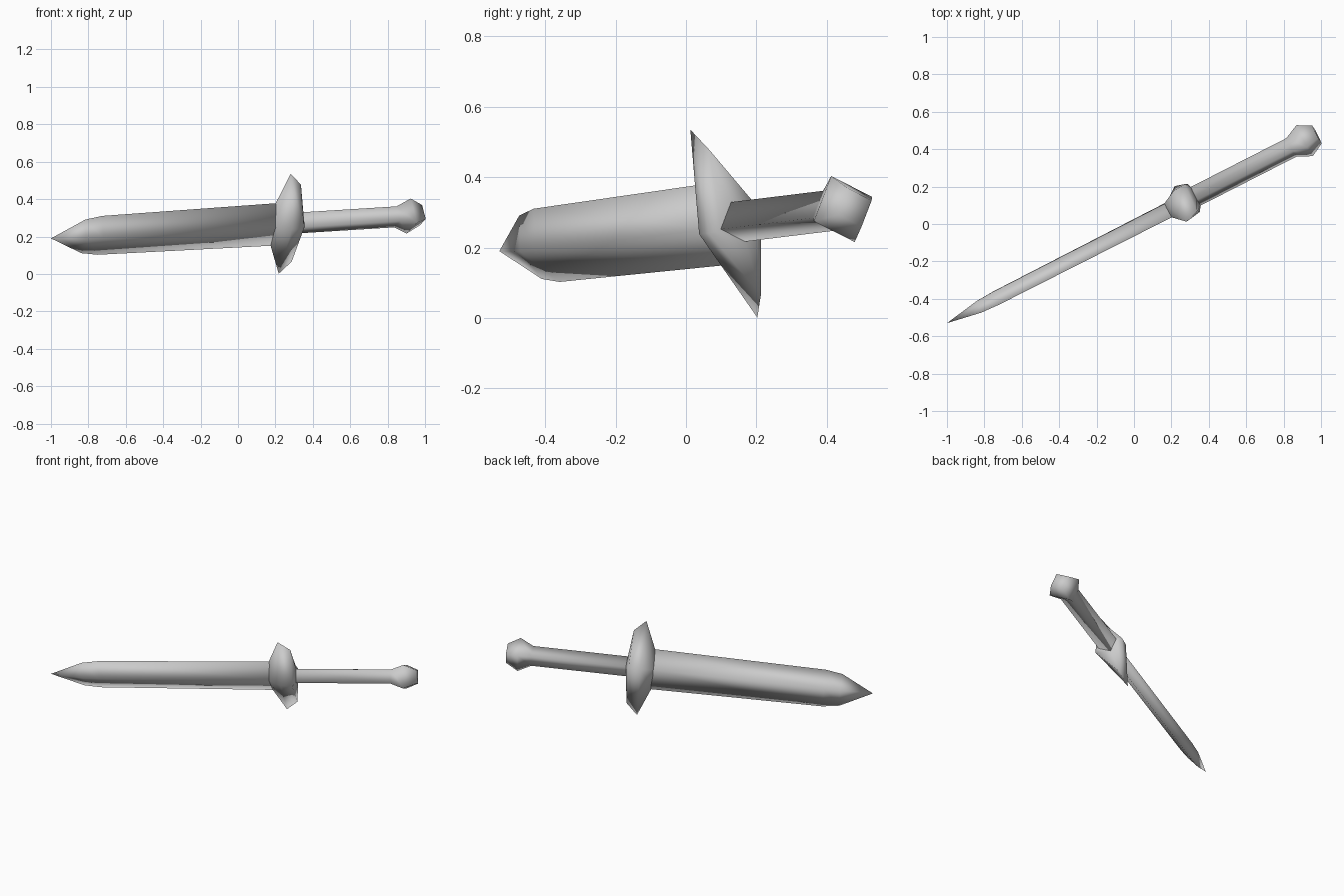
import bpy
import bmesh
from mathutils import Vector

cube = bpy.data.objects.get("Cube")
if cube:
    bpy.data.objects.remove(cube, do_unlink=True)

# Single grey material
grey = bpy.data.materials.new("plain_grey")
grey.use_nodes = True
grey.diffuse_color = (0.6, 0.6, 0.6, 1)
bsdf = grey.node_tree.nodes["Principled BSDF"]
bsdf.inputs["Base Color"].default_value = grey.diffuse_color
bsdf.inputs["Roughness"].default_value = 0.6

# Dagger frame: point of the blade, long axis, width and thickness directions
TIP = Vector((-1, -0.53, 0.19))
AXIS = Vector((0.888, 0.453, 0.0555)).normalized()
WIDE = Vector((0.114, -0.333, 0.937))
WIDE = (WIDE - AXIS * WIDE.dot(AXIS)).normalized()
THICK = AXIS.cross(WIDE)


def diamond_loft(name, rings):
    """Skin four-cornered rings given as (distance, half width, half thickness)."""
    bm = bmesh.new()
    loops = []
    for dist, w, t in rings:
        centre = TIP + AXIS * dist
        if w == 0:
            loops.append([bm.verts.new(centre)] * 4)
        else:
            loops.append([bm.verts.new(centre + o) for o in
                          (WIDE * w, THICK * t, -WIDE * w, -THICK * t)])
    for a, b in zip(loops, loops[1:]):
        for i in range(4):
            j = (i + 1) % 4
            corners = [a[i], a[j], b[j], b[i]]
            bm.faces.new(list(dict.fromkeys(corners)))
    for loop in (loops[0], loops[-1]):
        if len(set(loop)) == 4:
            bm.faces.new(loop)
    bmesh.ops.recalc_face_normals(bm, faces=bm.faces)
    for face in bm.faces:
        face.smooth = True
    mesh = bpy.data.meshes.new(name)
    bm.to_mesh(mesh)
    bm.free()
    mesh.materials.append(grey)
    obj = bpy.data.objects.new(name, mesh)
    bpy.context.collection.objects.link(obj)
    return obj


# Blade with a two-step point
diamond_loft("blade", [(0, 0, 0), (0.195, 0.096, 0.035),
                       (0.295, 0.111, 0.04), (1.4, 0.122, 0.043)])

# Crossguard with pointed ends
diamond_loft("guard", [(1.33, 0.108, 0.045), (1.405, 0.285, 0.085),
                       (1.475, 0.22, 0.09), (1.495, 0.06, 0.06)])

# Grip flaring into the pommel
diamond_loft("grip_and_pommel", [(1.47, 0.06, 0.06), (2.07, 0.06, 0.06),
                                 (2.15, 0.1, 0.1), (2.224, 0.058, 0.058)])
